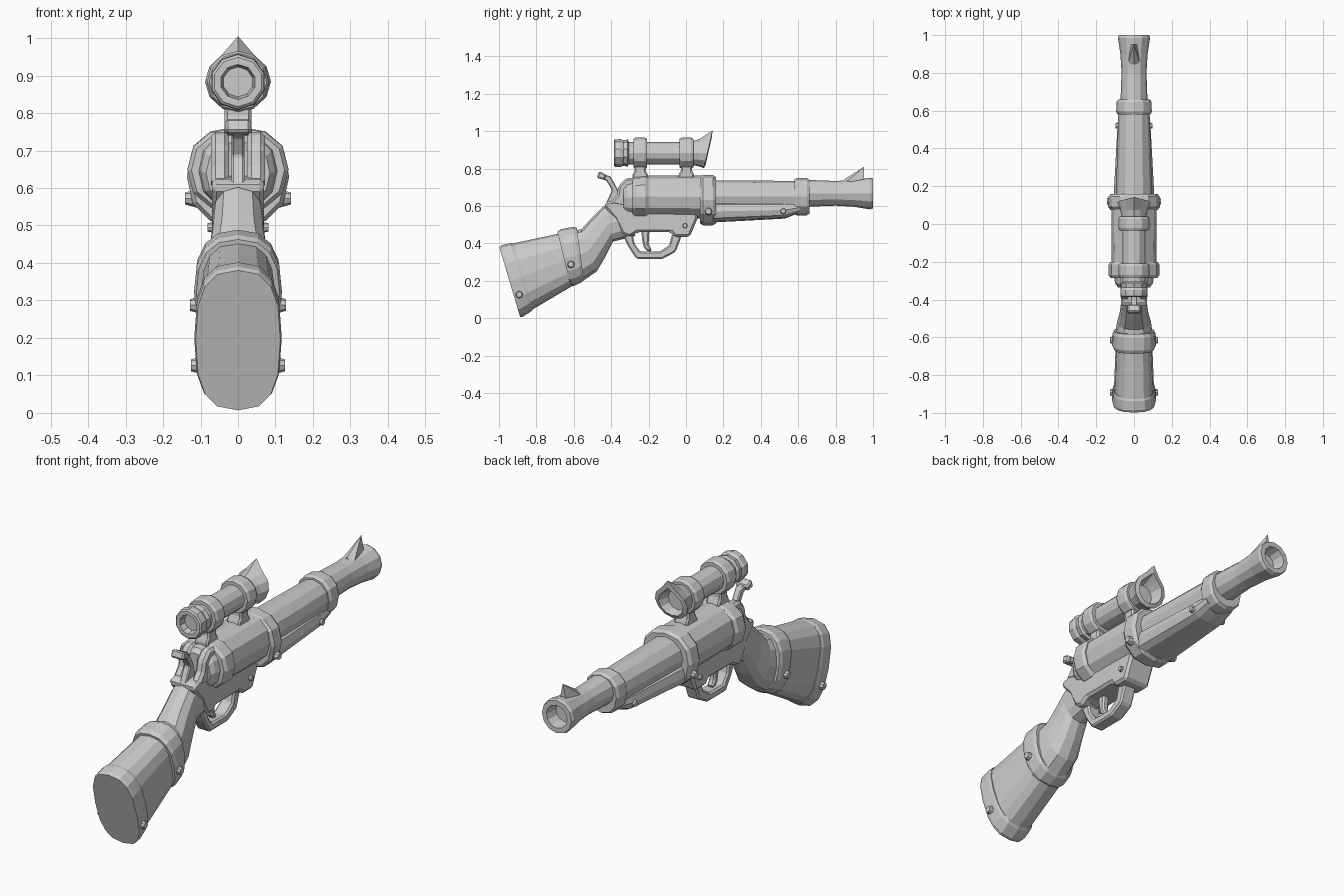
import bpy, bmesh
from math import sin, cos, pi, copysign
from mathutils import Vector, Matrix

if "Cube" in bpy.data.objects:
    bpy.data.objects.remove(bpy.data.objects["Cube"])


def finish(name, bm, bevel=0):
    bmesh.ops.recalc_face_normals(bm, faces=bm.faces)
    me = bpy.data.meshes.new(name)
    bm.to_mesh(me)
    bm.free()
    ob = bpy.data.objects.new(name, me)
    bpy.context.collection.objects.link(ob)
    if bevel:
        m = ob.modifiers.new("bevel", "BEVEL")
        m.width, m.segments, m.limit_method = bevel, 1, "ANGLE"
    return ob


def loft(name, sections, n=12, e=2.0):
    """Skin sections (top_yz, bottom_yz, half_width[, top point stretch])."""
    bm = bmesh.new()
    rings = []
    for s in sections:
        top, bot, w = Vector(s[0]), Vector(s[1]), s[2]
        mid, up = (top + bot) / 2, (top - bot) / 2
        ring = []
        for i in range(n):
            a = 2 * pi * i / n
            x = copysign(abs(sin(a)) ** (2 / e), sin(a))
            h = copysign(abs(cos(a)) ** (2 / e), cos(a))
            if i == 0 and len(s) > 3:
                h = s[3]
            p = mid + up * h
            ring.append(bm.verts.new((x * w, p.x, p.y)))
        rings.append(ring)
    for a, b in zip(rings, rings[1:]):
        for i in range(n):
            j = (i + 1) % n
            bm.faces.new((a[i], a[j], b[j], b[i]))
    bm.faces.new(rings[0])
    bm.faces.new(rings[-1])
    return finish(name, bm)


def disc(y, z, r, w=None):
    return ((y, z + r), (y, z - r), w or r)


def band(name, s0, s1, n=12, e=2.0, shrink=0.92):
    """Chamfered collar between two sections."""
    def mix(f, k):
        t = Vector(s0[0]).lerp(Vector(s1[0]), f)
        b = Vector(s0[1]).lerp(Vector(s1[1]), f)
        m = (t + b) / 2
        return (m + (t - m) * k, m + (b - m) * k, (s0[2] * (1 - f) + s1[2] * f) * k)
    return loft(name, [mix(0, shrink), mix(.18, 1), mix(.82, 1), mix(1, shrink)], n, e)


def prism(name, pts, w, x=0, bevel=0.008):
    """Side profile (y, z) extruded across x."""
    bm = bmesh.new()
    a = [bm.verts.new((x - w, y, z)) for y, z in pts]
    b = [bm.verts.new((x + w, y, z)) for y, z in pts]
    bm.faces.new(a)
    bm.faces.new(b[::-1])
    for i in range(len(pts)):
        j = (i + 1) % len(pts)
        bm.faces.new((a[i], a[j], b[j], b[i]))
    return finish(name, bm, bevel)


def rivets(name, x, y, z, r=0.024):
    bm = bmesh.new()
    for s in (-1, 1):
        bmesh.ops.create_cone(bm, cap_ends=True, segments=8, radius1=r, radius2=r * .65, depth=0.03,
                              matrix=Matrix.Translation((s * (x - .015), y, z)) @ Matrix.Rotation(s * pi / 2, 4, "Y"))
    finish(name, bm)


# Stock, butt plate and stock band
loft("stock", [((-.95, .395), (-.84, .035), .107), ((-.62, .465), (-.57, .195), .095)], 16, 2.7)
band("butt_plate", ((-1, .387), (-.885, 0), .117), ((-.925, .405), (-.815, .045), .115), 16, 2.7, .965)
band("stock_band", ((-.69, .472), (-.615, .165), .118), ((-.585, .492), (-.545, .2), .114), 16, 2.5, .94)

# Wrist
loft("wrist", [((-.6, .47), (-.55, .2), .098), ((-.56, .475), (-.478, .25), .09),
               ((-.51, .53), (-.43, .33), .076), ((-.44, .6), (-.39, .41), .068),
               ((-.36, .625), (-.27, .44), .068)], 12, 2.4)

# Frame, lower frame and split cheeks around the hammer
prism("frame", [(-.44, .6), (-.425, .622), (-.37, .63), (-.2, .64), (.05, .58), (.065, .54), (.02, .435),
                (-.06, .435), (-.08, .46), (-.26, .46), (-.3, .435), (-.34, .45), (-.38, .53)], .07, bevel=.012)
for side, s in (("left", -1), ("right", 1)):
    prism("hammer_cheek_" + side, [(-.41, .61), (-.37, .66), (-.36, .71), (-.32, .75), (-.25, .75), (-.25, .58)],
          .024, s * .048, .012)

# Receiver with its two bands
loft("rear_cap", [disc(-.335, .64, .085), disc(-.315, .645, .1), disc(-.25, .645, .11)], 12, 2.2)
loft("receiver", [disc(-.27, .65, .107, .114), disc(-.2, .65, .112, .119), disc(.12, .648, .114, .12)], 12, 2.2)
band("receiver_rear_band", disc(-.285, .648, .113, .135), disc(-.2, .65, .115, .135), 12, 2.3)
band("receiver_front_band", disc(.075, .631, .134, .137), disc(.16, .631, .134, .135), 12, 2.3)

# Barrel, forend, band and flared muzzle with recessed bore
loft("barrel", [disc(.14, .65, .088, .096), disc(.62, .65, .084, .082)])
loft("forend", [((.14, .63), (.14, .512), .108), ((.53, .625), (.53, .533), .087),
                ((.61, .62), (.61, .565), .08)], 12, 2.8)
band("barrel_band", disc(.58, .65, .101, .095), disc(.66, .65, .099, .092), 12, 2.2)
loft("muzzle", [disc(.64, .668, .072), disc(.8, .668, .066), disc(.9, .668, .072), disc(.985, .667, .085),
                disc(1, .667, .08), disc(1, .667, .056), disc(.94, .667, .046)])

# Front sight wedge
bm = bmesh.new()
for p in [(-.036, .84, .715), (.036, .84, .715), (.02, .95, .72), (-.02, .95, .72), (0, .845, .742), (0, .953, .81)]:
    bm.verts.new(p)
bmesh.ops.convex_hull(bm, input=bm.verts)
finish("front_sight", bm)

# Scope tube, eyepiece, hood, rings and mounts
SZ = .883
loft("scope_tube", [disc(-.33, SZ, .06), disc(.06, SZ, .06)])
loft("scope_eyepiece", [disc(-.305, SZ, .06), disc(-.312, SZ, .073), disc(-.335, SZ, .068), disc(-.35, SZ, .075),
                        disc(-.38, SZ, .073), disc(-.386, SZ, .066), disc(-.386, SZ, .047), disc(-.355, SZ, .04)], 10)
loft("scope_hood", [disc(.035, SZ, .064), ((.075, .953), (.07, .812), .072, 1.1),
                    ((.133, .965), (.095, .803), .088, 1.5), ((.133, .945), (.105, .82), .066, 1.35),
                    disc(.065, SZ, .05)])
for name, y in (("rear", -.245), ("front", .002)):
    band("scope_ring_" + name, disc(y - .037, SZ, .083), disc(y + .037, SZ, .083))
    prism("scope_mount_" + name, [(y - .042, .74), (y - .042, .77), (y - .03, .785), (y - .03, .83),
                                  (y + .03, .83), (y + .03, .785), (y + .042, .77), (y + .042, .74)], .036)

# Hammer with wide thumb spur
prism("hammer", [(-.43, .61), (-.395, .685), (-.425, .735), (-.45, .745), (-.44, .768), (-.405, .76),
                 (-.365, .69), (-.34, .6)], .017, bevel=.005)
prism("hammer_spur", [(-.477, .75), (-.465, .787), (-.425, .768), (-.435, .74)], .034, bevel=.007)

# Trigger and guard
prism("trigger", [(-.24, .48), (-.235, .42), (-.225, .375), (-.2, .355), (-.18, .362), (-.2, .395), (-.195, .48)], .017)
prism("trigger_guard", [(-.34, .45), (-.31, .385), (-.265, .318), (-.125, .318), (-.055, .355), (-.02, .45),
                        (-.075, .45), (-.09, .39), (-.14, .357), (-.245, .357), (-.275, .4), (-.285, .45)], .034)

# Rivets on both sides
rivets("front_band_rivets", .142, .12, .572)
rivets("forend_rivets", .098, .52, .573, .02)
rivets("frame_rivets", .082, -.005, .495, .017)
rivets("stock_band_rivets", .128, -.615, .288)
rivets("butt_rivets", .126, -.892, .127)
